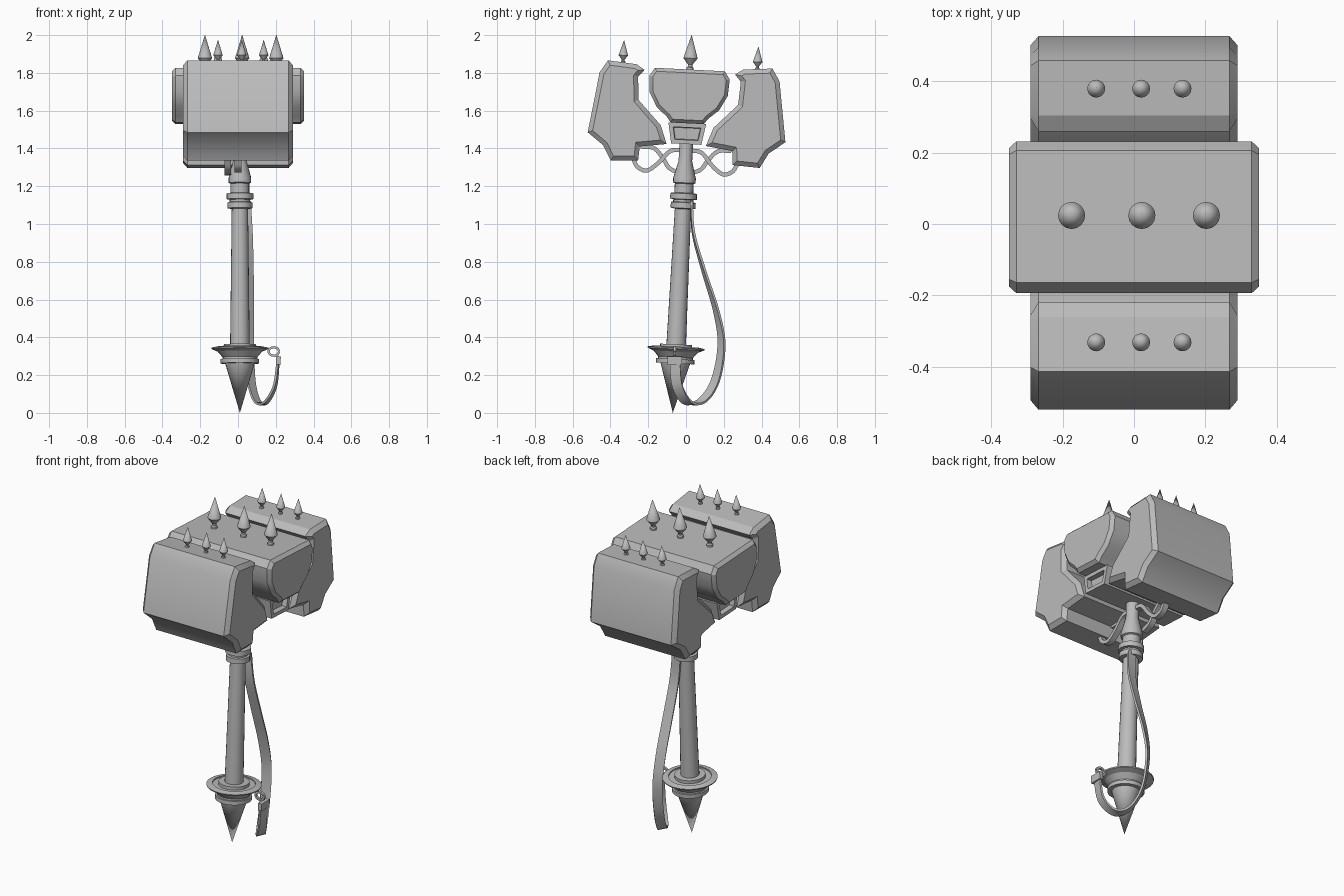
import bpy, bmesh, math
from mathutils import Matrix, Vector

cube = bpy.data.objects.get("Cube")
if cube:
    bpy.data.objects.remove(cube)

GREY = (0.5, 0.5, 0.5, 1)
mat = bpy.data.materials.new("plain grey")
mat.use_nodes = True
mat.diffuse_color = GREY
mat.node_tree.nodes["Principled BSDF"].inputs["Base Color"].default_value = GREY

# The whole hammer leans back slightly
LEAN = Matrix.Translation((0, -0.07, 0)) @ Matrix.Rotation(-0.05, 4, 'X')
parts = []


def finish(name, bm, matrix=LEAN):
    bmesh.ops.recalc_face_normals(bm, faces=bm.faces)
    bm.transform(matrix)
    mesh = bpy.data.meshes.new(name)
    bm.to_mesh(mesh)
    bm.free()
    mesh.materials.append(mat)
    obj = bpy.data.objects.new(name, mesh)
    bpy.context.collection.objects.link(obj)
    parts.append(obj)


def prism(name, profile, half, inset, depth, side=1):
    """Extrude a (y, z) profile along x and bevel or panel both ends."""
    bm = bmesh.new()
    face = bm.faces.new([bm.verts.new((-half, y * side, z)) for y, z in profile])
    new = bmesh.ops.extrude_face_region(bm, geom=[face])["geom"]
    bmesh.ops.translate(bm, vec=(2 * half, 0, 0),
                        verts=[v for v in new if isinstance(v, bmesh.types.BMVert)])
    bmesh.ops.recalc_face_normals(bm, faces=bm.faces)
    caps = [f for f in bm.faces if abs(f.normal.x) > 0.9]
    if depth < 0:
        bmesh.ops.inset_region(bm, faces=caps, thickness=inset, use_even_offset=True)
        bmesh.ops.inset_region(bm, faces=caps, thickness=0.004, depth=depth)
    else:
        bmesh.ops.inset_region(bm, faces=caps, thickness=inset, depth=depth,
                               use_even_offset=True)
    finish(name, bm)


def lathe(name, profile, at=(0, 0, 0), steps=20, closed=False):
    """Spin a (radius, z) profile around the z axis."""
    bm = bmesh.new()
    verts = [bm.verts.new((r, 0, z)) for r, z in profile]
    edges = [bm.edges.new(p) for p in zip(verts, verts[1:])]
    if closed:
        edges.append(bm.edges.new((verts[-1], verts[0])))
    bmesh.ops.spin(bm, geom=verts + edges, cent=(0, 0, 0), axis=(0, 0, 1),
                   angle=math.tau, steps=steps)
    bmesh.ops.remove_doubles(bm, verts=bm.verts, dist=0.0003)
    finish(name, bm, LEAN @ Matrix.Translation(at))


def smooth_path(points, steps=6):
    pts = [Vector(p) for p in points]
    pts = [2 * pts[0] - pts[1]] + pts + [2 * pts[-1] - pts[-2]]
    out = []
    for a, b, c, d in zip(pts, pts[1:], pts[2:], pts[3:]):
        for i in range(steps):
            t = i / steps
            out.append(0.5 * (2 * b + (c - a) * t + (2 * a - 5 * b + 4 * c - d) * t * t
                              + (3 * b - a - 3 * c + d) * t ** 3))
    return out + [pts[-2]]


def ribbon(name, points, width, thick, start, end, matrix):
    """Sweep a flat band whose width direction turns from start to end."""
    path = smooth_path(points)
    bm = bmesh.new()
    rings = []
    for i, p in enumerate(path):
        tangent = (path[min(i + 1, len(path) - 1)] - path[max(i - 1, 0)]).normalized()
        w = Vector(start).lerp(Vector(end), i / (len(path) - 1))
        w = (w - tangent * w.dot(tangent)).normalized()
        n = tangent.cross(w) * thick / 2
        w *= width / 2
        rings.append([bm.verts.new(p + q) for q in (w + n, n - w, -w - n, w - n)])
    for a, b in zip(rings, rings[1:]):
        for k in range(4):
            bm.faces.new((a[k], a[k - 1], b[k - 1], b[k]))
    bm.faces.new(rings[0])
    bm.faces.new(rings[-1])
    finish(name, bm, matrix)


# Striking heads, mirrored front and back
HEAD = [(.436, 1.847), (.283, 1.834), (.24, 1.806), (.272, 1.768), (.264, 1.646),
        (.14, 1.518), (.104, 1.42), (.245, 1.40), (.25, 1.326), (.395, 1.318),
        (.438, 1.396), (.524, 1.461), (.477, 1.781)]
for side, label in ((-1, "front"), (1, "back")):
    prism(label + "_head", HEAD, 0.268, 0.024, 0.022, side)

# Centre block and the framed connector under it
HALF = [(.185, 1.82), (.213, 1.778), (.207, 1.69), (.165, 1.612), (.11, 1.565), (.088, 1.535)]
prism("centre_block", HALF + [(-y, z) for y, z in reversed(HALF)], 0.33, 0.018, 0.02)
prism("connector", [(.1, 1.535), (.08, 1.425), (-.08, 1.425), (-.1, 1.535)], 0.28, 0.022, -0.03)

# Spikes along the top
def spike(name, x, y, base, s):
    shape = [(0, -.02), (.018, -.02), (.018, .01), (.012, .017), (.012, .026),
             (.038, .06), (0, .185)]
    lathe(name, [(r * s, z * s) for r, z in shape], (x, y, base), 16)

for i, x in enumerate((-.175, .022, .203)):
    spike("centre_spike_%d" % i, x, 0, 1.82, 1)
for i, x in enumerate((-.106, .02, .136)):
    for side, label in ((-1, "front"), (1, "back")):
        spike("%s_spike_%d" % (label, i), x, side * .356, 1.838, .66)

# Handle with collars, neck and pointed pommel
AXIS = (.01, 0, 0)
lathe("shaft", [(.052, .34), (.043, 1.1), (.043, 1.2)], AXIS)
lathe("pommel", [(0, 0), (.078, .262), (.102, .262), (.102, .285), (.092, .285), (.092, .295),
                 (.122, .33), (.122, .345), (.085, .345), (.085, .363), (0, .363)], AXIS, 24)
lathe("guard_ring", [(.118, .325), (.15, .338), (.152, .345), (.118, .352)], AXIS, 28, True)
lathe("collars", [(.04, 1.08), (.066, 1.085), (.066, 1.115), (.054, 1.118), (.054, 1.13),
                  (.071, 1.133), (.071, 1.163), (.05, 1.167), (.05, 1.215), (.06, 1.22),
                  (.06, 1.245), (.036, 1.335), (.036, 1.44)], AXIS)

# Curling bands beneath the head
for side, label in ((-1, "front"), (1, "back")):
    for x, name, curl in (
            (.0, "outer", [(.0, 1.39), (.08, 1.385), (.14, 1.32), (.2, 1.275), (.25, 1.29), (.275, 1.33)]),
            (-.055, "inner", [(.03, 1.27), (.085, 1.295), (.12, 1.345), (.17, 1.395), (.24, 1.4)])):
        ribbon("%s_%s_curl" % (label, name), [(x, side * y, z) for y, z in curl],
               .035, .022, (1, 0, 0), (1, 0, 0), LEAN)

# Wrist strap hanging behind the handle and looping to the guard
STRAP = [(.04, .03, 1.12), (.05, .04, .95), (.055, .095, .75), (.057, .16, .54),
         (.06, .188, .36), (.07, .155, .17), (.1, .085, .065), (.145, .01, .055),
         (.195, -.045, .14), (.213, -.06, .28)]
ribbon("strap", STRAP, .055, .012, (1, 0, 0), (.1, 1, 0), Matrix())
ribbon("strap_clasp", [(.213, -.06, .255), (.215, -.06, .3)], .075, .024, (0, 1, 0), (0, 1, 0), Matrix())
loop = [(.19 + .028 * math.cos(a), -.06, .325 + .022 * math.sin(a))
        for a in (math.tau * k / 8 for k in range(9))]
ribbon("strap_link", loop, .014, .012, (0, 1, 0), (0, 1, 0), Matrix())

# Smooth the round parts and keep crisp edges
bpy.ops.object.select_all(action='DESELECT')
for obj in parts:
    obj.select_set(True)
bpy.context.view_layer.objects.active = parts[0]
bpy.ops.object.shade_smooth_by_angle(angle=math.radians(25))
